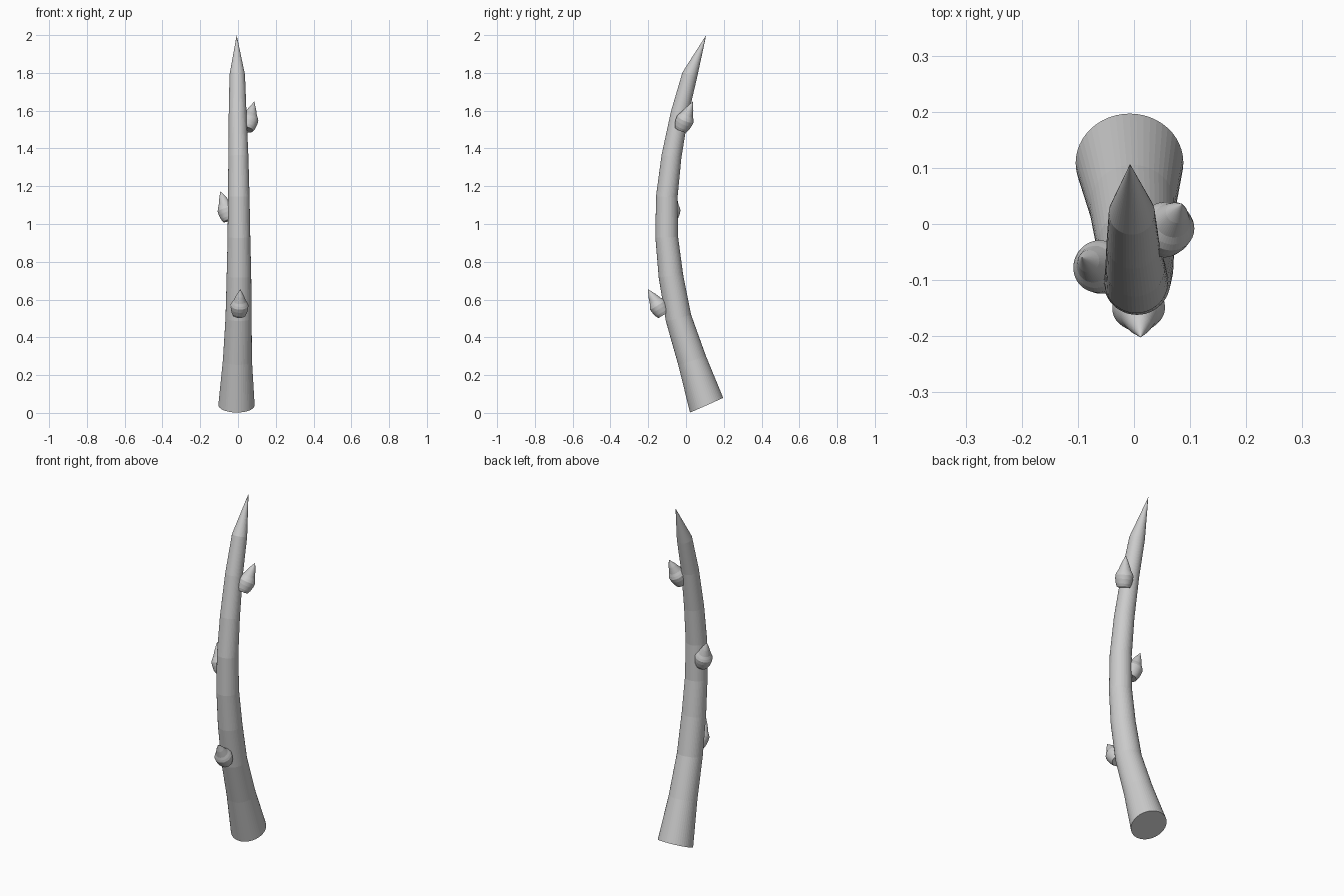
import bpy, bmesh, math
from mathutils import Vector

cube = bpy.data.objects.get("Cube")
if cube:
    bpy.data.objects.remove(cube, do_unlink=True)

SIDES = 48

grey = bpy.data.materials.new("plain grey")
grey.use_nodes = True
colour = (0.6, 0.6, 0.6, 1.0)
grey.diffuse_color = colour
grey.node_tree.nodes["Principled BSDF"].inputs["Base Color"].default_value = colour


def sweep(name, rings, tip):
    """Skin a row of (centre, direction, radius) rings, closed to a point."""
    bm = bmesh.new()
    loops = []
    for centre, direction, radius in rings:
        d = direction.normalized()
        side = Vector((1, 0, 0))
        side = (side - d * side.dot(d)).normalized()
        up = d.cross(side)
        loop = []
        for i in range(SIDES):
            a = math.tau * i / SIDES
            loop.append(bm.verts.new(centre + radius * (side * math.cos(a) + up * math.sin(a))))
        loops.append(loop)
    point = bm.verts.new(tip)
    bm.faces.new(loops[0][::-1])
    for i in range(SIDES):
        j = (i + 1) % SIDES
        for low, high in zip(loops, loops[1:]):
            bm.faces.new((low[i], low[j], high[j], high[i]))
        bm.faces.new((loops[-1][i], loops[-1][j], point))
    bmesh.ops.recalc_face_normals(bm, faces=bm.faces)
    mesh = bpy.data.meshes.new(name)
    bm.to_mesh(mesh)
    bm.free()
    mesh.materials.append(grey)
    obj = bpy.data.objects.new(name, mesh)
    bpy.context.collection.objects.link(obj)
    return obj


# Curved, tapering stem: x, y, z, radius
path = [
    (-0.008, 0.109, 0.041, 0.096),
    (-0.003, 0.032, 0.278, 0.077),
    (0.003, -0.04, 0.503, 0.069),
    (0.005, -0.08, 0.725, 0.065),
    (0.005, -0.102, 0.93, 0.06),
    (0.004, -0.102, 1.143, 0.057),
    (0.002, -0.077, 1.357, 0.053),
    (-0.002, -0.034, 1.585, 0.047),
    (-0.004, 0.02, 1.79, 0.041),
]
tip = Vector((-0.007, 0.107, 2.0))
centres = [Vector(p[:3]) for p in path] + [tip]
stem_rings = []
for i, p in enumerate(path):
    ahead = (centres[i + 1] - centres[i]).normalized()
    behind = (centres[i] - centres[i - 1]).normalized() if i else Vector((0, -0.5, 0.87))
    stem_rings.append((centres[i], ahead + behind, p[3]))
sweep("stem", stem_rings, tip)

# Pointed buds: base and tip of each axis
bud_profile = [(0.0, 0.034), (0.1, 0.041), (0.25, 0.046), (0.38, 0.047),
               (0.46, 0.041), (0.54, 0.033), (0.75, 0.02)]
buds = {
    "lower_front_bud": ((0.006, -0.118, 0.52), (0.012, -0.202, 0.655)),
    "middle_right_bud": ((-0.045, -0.085, 1.02), (-0.093, -0.06, 1.175)),
    "upper_left_bud": ((0.047, -0.028, 1.5), (0.086, 0.036, 1.648)),
}
for name, (base, end) in buds.items():
    base, end = Vector(base), Vector(end)
    axis = end - base
    sweep(name, [(base + axis * t, axis, r) for t, r in bud_profile], end)
